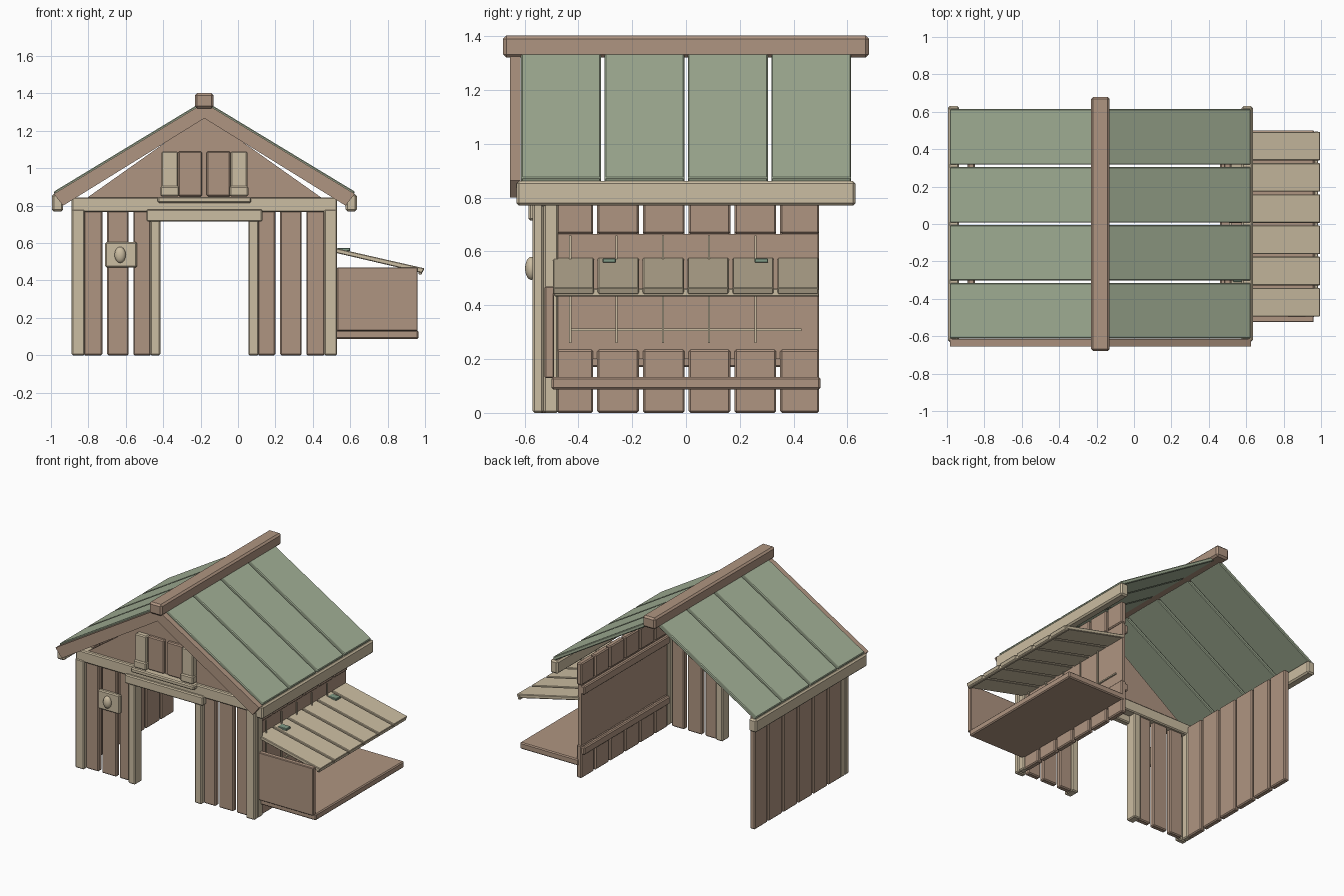
import bpy, bmesh, math
from mathutils import Vector, Matrix

if "Cube" in bpy.data.objects:
    bpy.data.objects.remove(bpy.data.objects["Cube"], do_unlink=True)


def material(name, rgb):
    m = bpy.data.materials.new(name)
    m.use_nodes = True
    m.diffuse_color = (*rgb, 1)
    m.node_tree.nodes["Principled BSDF"].inputs["Base Color"].default_value = (*rgb, 1)
    return m


BROWN = material("brown wood", (0.43, 0.30, 0.22))
TAN = material("pale wood", (0.60, 0.51, 0.36))
GREEN = material("sage green", (0.37, 0.44, 0.31))
HINGE = material("hinge green", (0.22, 0.33, 0.24))


def finish(name, bm, mat, bevel=0.0):
    bmesh.ops.recalc_face_normals(bm, faces=bm.faces)
    me = bpy.data.meshes.new(name)
    bm.to_mesh(me)
    bm.free()
    me.materials.append(mat)
    ob = bpy.data.objects.new(name, me)
    bpy.context.collection.objects.link(ob)
    if bevel:
        mod = ob.modifiers.new("Bevel", "BEVEL")
        mod.width = bevel
        mod.segments = 1
    return ob


def box(name, x, y, z, mat, bevel=0.007):
    """Box from (min, max) ranges along each axis."""
    bm = bmesh.new()
    bmesh.ops.create_cube(bm, size=1)
    for v in bm.verts:
        v.co = Vector([(r[0] + r[1]) / 2 + c * (r[1] - r[0]) for r, c in zip((x, y, z), v.co)])
    return finish(name, bm, mat, bevel)


def prism(name, outline, y, mat, bevel=0.0):
    """Outline in the x-z plane, extruded along y."""
    bm = bmesh.new()
    face = bm.faces.new([bm.verts.new((px, y[0], pz)) for px, pz in outline])
    ext = bmesh.ops.extrude_face_region(bm, geom=[face])
    bmesh.ops.translate(bm, vec=(0, y[1] - y[0], 0),
                        verts=[g for g in ext["geom"] if isinstance(g, bmesh.types.BMVert)])
    return finish(name, bm, mat, bevel)


CX = -0.18          # centre line of the house
HALF = 0.71         # half width of the house
SIDES = (("right", -1), ("left", 1))


def mx(side, a, b):
    """x range at distances a..b from the centre line."""
    return tuple(sorted((CX + side * a, CX + side * b)))


# y ranges of the six side planks
rows = [(-0.48, -0.345)] + [(-0.33 + i * 0.17, -0.175 + i * 0.17) for i in range(4)] + [(0.35, 0.495)]

# side walls: full planks on one side, split around the nest opening on the other
for i, y in enumerate(rows):
    box(f"right_wall_plank_{i}", (-0.89, -0.85), y, (0, 0.82), BROWN)
    box(f"left_wall_lower_plank_{i}", (0.48, 0.52), y, (0, 0.235), BROWN)
    box(f"left_wall_upper_plank_{i}", (0.48, 0.52), y, (0.665, 0.82), BROWN)
box("nest_back_panel", (0.485, 0.51), (-0.48, 0.49), (0.2, 0.665), BROWN, 0)
box("nest_lower_rail", (0.46, 0.49), (-0.48, 0.49), (0.17, 0.225), BROWN)
box("nest_upper_rail", (0.46, 0.49), (-0.48, 0.49), (0.6, 0.66), BROWN)

# front wall, mirrored about the door
for label, s in SIDES:
    for i, r in enumerate(((0.285, 0.38), (0.405, 0.52), (0.545, 0.645))):
        box(f"{label}_front_plank_{i}", mx(s, *r), (-0.54, -0.5), (0, 0.78), BROWN)
    box(f"{label}_corner_front_board", mx(s, 0.64, HALF), (-0.57, -0.53), (0, 0.78), TAN)
    box(f"{label}_corner_side_board", mx(s, 0.665, HALF), (-0.53, -0.475), (0, 0.78), TAN)
    box(f"{label}_door_post", mx(s, 0.235, 0.29), (-0.57, -0.49), (0, 0.78), TAN)
box("front_beam", mx(1, -HALF, HALF), (-0.565, -0.48), (0.765, 0.845), TAN)
box("door_lintel", mx(1, -0.31, 0.31), (-0.585, -0.54), (0.715, 0.78), TAN)

# gable and loft shutters
prism("gable_panel", ((CX - 0.63, 0.84), (CX + 0.63, 0.84), (CX, 1.285)), (-0.54, -0.5), BROWN)
for label, s in SIDES:
    box(f"{label}_shutter_board", mx(s, 0.012, 0.14), (-0.565, -0.535), (0.85, 1.09), BROWN)
    box(f"{label}_shutter_post", mx(s, 0.14, 0.23), (-0.58, -0.535), (0.85, 1.09), TAN)
    box(f"{label}_shutter_foot", mx(s, 0.135, 0.235), (-0.59, -0.54), (0.85, 0.905), TAN)
box("shutter_sill", mx(1, -0.25, 0.25), (-0.6, -0.54), (0.815, 0.847), TAN)

# name plate with an oval knob
box("front_plate", (-0.71, -0.54), (-0.57, -0.54), (0.47, 0.605), TAN)
bm = bmesh.new()
bmesh.ops.create_uvsphere(bm, u_segments=20, v_segments=12, radius=1,
                          matrix=Matrix.Translation((-0.63, -0.575, 0.537))
                          @ Matrix.Diagonal((0.03, 0.023, 0.043, 1)))
knob = finish("plate_knob", bm, TAN)
for p in knob.data.polygons:
    p.use_smooth = True

# roof boards, rafters and eaves
SLOPE = 0.605
for label, s in SIDES:
    def roof_line(d, drop):
        return (CX + s * d, 1.362 - SLOPE * d - drop)
    for i in range(4):
        y0 = -0.613 + i * 0.31
        prism(f"{label}_roof_board_{i}",
              (roof_line(0.02, 0), roof_line(0.805, 0), roof_line(0.795, 0.03), roof_line(0.02, 0.03)),
              (y0, y0 + 0.297), GREEN, 0.005)
    prism(f"{label}_rafter",
          (roof_line(0, 0.012), roof_line(0.805, 0.012), roof_line(0.755, 0.105), roof_line(0, 0.095)),
          (-0.655, -0.615), BROWN)
    box(f"{label}_eave_board", mx(s, 0.755, 0.815), (-0.63, 0.63), (0.77, 0.862), TAN, 0.01)
box("ridge_beam", mx(1, -0.05, 0.05), (-0.68, 0.68), (1.32, 1.402), BROWN, 0.012)

# nest box: floor, end wall, sloping lid boards and lip
box("nest_floor", (0.5, 0.965), (-0.5, 0.5), (0.087, 0.133), BROWN)
box("nest_end_wall", (0.53, 0.96), (-0.525, -0.49), (0.13, 0.47), BROWN, 0.004)
for i in range(6):
    y0 = -0.495 + i * 0.167
    prism(f"nest_lid_board_{i}",
          ((0.5, 0.578), (0.5, 0.553), (0.985, 0.44), (0.997, 0.465)), (y0, y0 + 0.153), TAN, 0.004)
box("nest_lid_lip", (0.965, 0.985), (-0.49, 0.495), (0.432, 0.462), TAN, 0.004)
for i, y in enumerate((-0.285, 0.28)):
    box(f"nest_hinge_{i}", (0.53, 0.6), (y - 0.025, y + 0.025), (0.558, 0.574), HINGE, 0.003)

# thin wire bars against the nest panel
for i in range(5):
    y = -0.43 + i * 0.172
    box(f"nest_bar_{i}", (0.52, 0.528), (y - 0.004, y + 0.004), (0.26, 0.66), TAN, 0)
box("nest_cross_bar", (0.51, 0.52), (-0.43, 0.43), (0.305, 0.314), TAN, 0)
